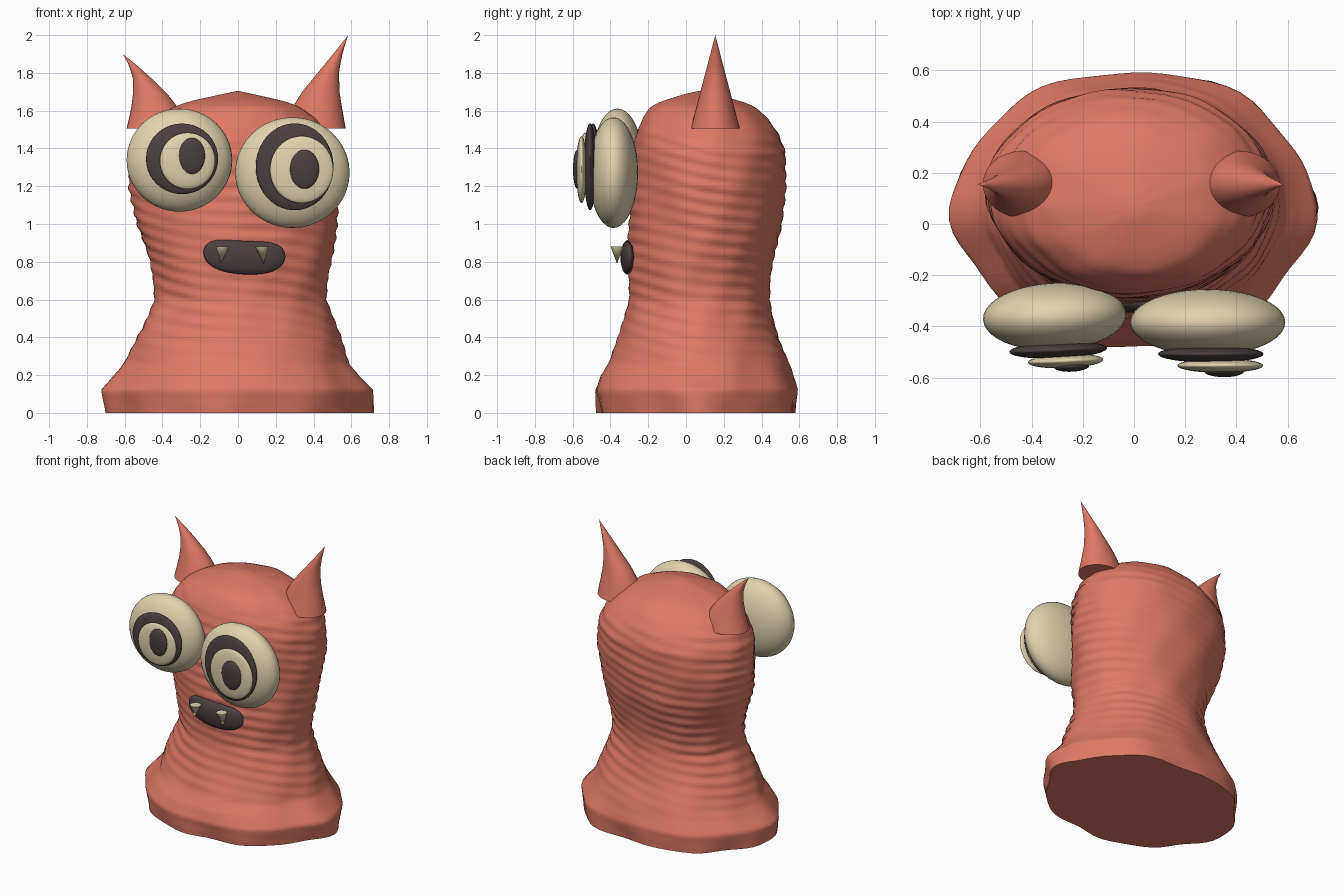
import bpy, bmesh, math, random
from math import sin, cos, pi
from mathutils import Matrix, Vector

if "Cube" in bpy.data.objects:
    bpy.data.objects.remove(bpy.data.objects["Cube"])

random.seed(4)


def material(name, rgb):
    m = bpy.data.materials.new(name)
    m.diffuse_color = (*rgb, 1)
    m.use_nodes = True
    m.node_tree.nodes["Principled BSDF"].inputs["Base Color"].default_value = m.diffuse_color
    return m


CORAL = material("coral", (0.74, 0.19, 0.13))
CREAM = material("cream", (0.75, 0.65, 0.42))
DARK = material("dark", (0.07, 0.05, 0.05))


def finish(bm, name, mat, angle=50):
    bmesh.ops.recalc_face_normals(bm, faces=bm.faces)
    me = bpy.data.meshes.new(name)
    bm.to_mesh(me)
    bm.free()
    ob = bpy.data.objects.new(name, me)
    bpy.context.collection.objects.link(ob)
    me.materials.append(mat)
    bpy.ops.object.select_all(action='DESELECT')
    ob.select_set(True)
    bpy.context.view_layer.objects.active = ob
    bpy.ops.object.shade_smooth_by_angle(angle=math.radians(angle))
    return ob


def loft(name, rings, mat, tip=None, angle=50):
    """Skin closed rings of points, cap the start and close at a tip point."""
    bm = bmesh.new()
    vs = [[bm.verts.new(p) for p in r] for r in rings]
    n = len(vs[0])
    for a, b in zip(vs, vs[1:]):
        for i in range(n):
            j = (i + 1) % n
            bm.faces.new((a[i], a[j], b[j], b[i]))
    bm.faces.new(vs[0][::-1])
    t = bm.verts.new(tip)
    for i in range(n):
        bm.faces.new((vs[-1][i], vs[-1][(i + 1) % n], t))
    return finish(bm, name, mat, angle)


def interp(table, z):
    for a, b in zip(table, table[1:]):
        if z <= b[0]:
            t = (z - a[0]) / (b[0] - a[0])
            return [p + (q - p) * t for p, q in zip(a, b)]
    return table[-1]


# body: height, half width, front y, back y, sideways shift
PROFILE = [
    (0.00, 0.69, -0.46, 0.59, 0), (0.12, 0.705, -0.48, 0.60, 0), (0.20, 0.635, -0.45, 0.57, 0),
    (0.26, 0.59, -0.41, 0.55, 0), (0.40, 0.54, -0.36, 0.49, 0.005), (0.50, 0.495, -0.33, 0.46, 0.01),
    (0.60, 0.455, -0.305, 0.44, 0.015), (0.70, 0.46, -0.305, 0.44, 0.015),
    (0.80, 0.48, -0.31, 0.46, 0.012), (1.00, 0.53, -0.30, 0.51, -0.01),
    (1.20, 0.56, -0.285, 0.53, -0.015), (1.38, 0.55, -0.28, 0.53, -0.015),
    (1.48, 0.50, -0.26, 0.49, -0.01), (1.56, 0.425, -0.23, 0.43, -0.01),
    (1.62, 0.33, -0.19, 0.36, 0), (1.65, 0.25, -0.13, 0.29, 0), (1.69, 0.07, 0.0, 0.13, 0)]
SEG, ROWS = 72, 110
ph = [random.uniform(0, 2 * pi) for _ in range(5)]
rings = []
for k in range(ROWS + 1):
    z = 1.69 * k / ROWS
    _, rx, yf, yb, cx = interp(PROFILE, z)
    base = max(0.0, 1 - z / 0.42)
    wrap = 0.006 * min(1, max(0.1, (z - 0.15) / 0.3)) * min(1, max(0, (1.6 - z) / 0.15))
    ring = []
    for i in range(SEG):
        a = 2 * pi * i / SEG
        # slanted clay grooves that fade in and out, over a lumpy surface
        g = sin(2 * pi * z / 0.07 + 5 * a + 1.2 * sin(3 * a + ph[0]) + 0.9 * sin(2 * a + 5 * z))
        g *= 0.7 + 0.3 * sin(4 * a + 6 * z + ph[3])
        w = sin(5 * a + 4 * z + ph[1]) * sin(9 * z + 2 * a + ph[2]) + 0.5 * sin(11 * a - 13 * z + ph[4])
        lobes = base * (0.03 * cos(6 * a) + 0.012 * cos(11 * a + 8 * z + ph[1]))
        f = 1 + lobes + (wrap * g + 0.006 * w) / max(rx, 0.3)
        # front lobe at the foot
        front = 0.025 * base * math.exp(-((a - 1.47 * pi) / 0.22) ** 2)
        ring.append((cx + rx * f * cos(a),
                     (yf + yb) / 2 + (yb - yf) / 2 * f * sin(a) - front, z))
    rings.append(ring)
loft("body", rings, CORAL, (0, 0.07, 1.705))


# horns: height, inner x, outer x (tip last)
def horn(name, side, table, tip, y=0.155):
    z0, z1 = table[0][0], tip[1]
    rings = []
    for k in range(15):
        z = z0 + (z1 - z0) * k / 15
        _, xi, xo = interp(table + [(tip[1], tip[0], tip[0])], z)
        ry = 0.13 * (1 - k / 15)
        rings.append([(side * ((xi + xo) / 2 + (xo - xi) / 2 * cos(a)), y + ry * sin(a), z)
                      for a in (2 * pi * i / 32 for i in range(32))])
    loft(name, rings, CORAL, (side * tip[0], y, tip[1]))


horn("left_horn", -1, [(1.505, 0.285, 0.59), (1.56, 0.295, 0.577), (1.62, 0.32, 0.564),
                       (1.69, 0.375, 0.556), (1.77, 0.457, 0.556), (1.84, 0.535, 0.577)], (0.61, 1.90))
horn("right_horn", 1, [(1.505, 0.25, 0.57), (1.62, 0.29, 0.55), (1.70, 0.34, 0.537),
                       (1.81, 0.43, 0.535), (1.91, 0.512, 0.555)], (0.583, 2.0))


# eyes: squashed balls stacked towards the front
def ball(name, centre, radii, mat, tilt=0.0, shape=None):
    bm = bmesh.new()
    bmesh.ops.create_uvsphere(bm, u_segments=40, v_segments=20, radius=1)
    for v in bm.verts:
        x, y, z = v.co
        v.co = Vector((x * radii[0], y * radii[1], z * radii[2]))
        if shape:
            shape(v.co)
    bm.transform(Matrix.Translation(centre) @ Matrix.Rotation(tilt, 4, 'Z'))
    return finish(bm, name, mat)


EYES = {
    "left": [((-0.31, -0.362, 1.338), (0.28, 0.132, 0.273)),
             ((-0.296, -0.492, 1.345), (0.191, 0.033, 0.187)),
             ((-0.267, -0.535, 1.334), (0.147, 0.028, 0.150)),
             ((-0.244, -0.556, 1.36), (0.069, 0.021, 0.096))],
    "right": [((0.288, -0.384, 1.272), (0.303, 0.13, 0.293)),
              ((0.30, -0.508, 1.303), (0.206, 0.033, 0.23)),
              ((0.337, -0.553, 1.288), (0.168, 0.028, 0.178)),
              ((0.352, -0.576, 1.29), (0.077, 0.022, 0.103))]}
for side, parts in EYES.items():
    names = ("eyeball", "iris", "inner_iris", "pupil")
    for (c, r), part, mat in zip(parts, names, (CREAM, DARK, CREAM, DARK)):
        ball(f"{side}_{part}", c, r, mat, 0.04 if side == "left" else 0.0)


# mouth: plump bean with a slightly dipped upper lip, higher on the left
def bean(co):
    u = co.x / 0.217
    co.z *= 1 + 0.25 * u * u
    if co.z > 0:
        co.z *= 0.93 + 0.2 * u * u
    co.z += 0.012 * u * u - 0.01 * u
    co.y += 0.015 * u * u


ball("mouth", (0.034, -0.31, 0.825), (0.217, 0.037, 0.092), DARK, 0.0, bean)

# teeth: small downward cones
for name, x, lean in (("left_tooth", -0.082, -0.01), ("right_tooth", 0.125, 0.012)):
    ring = [(x + 0.036 * cos(a), -0.365 + 0.035 * sin(a), 0.882)
            for a in (2 * pi * i / 24 for i in range(24))]
    loft(name, [ring], CREAM, (x + lean, -0.365, 0.79))
